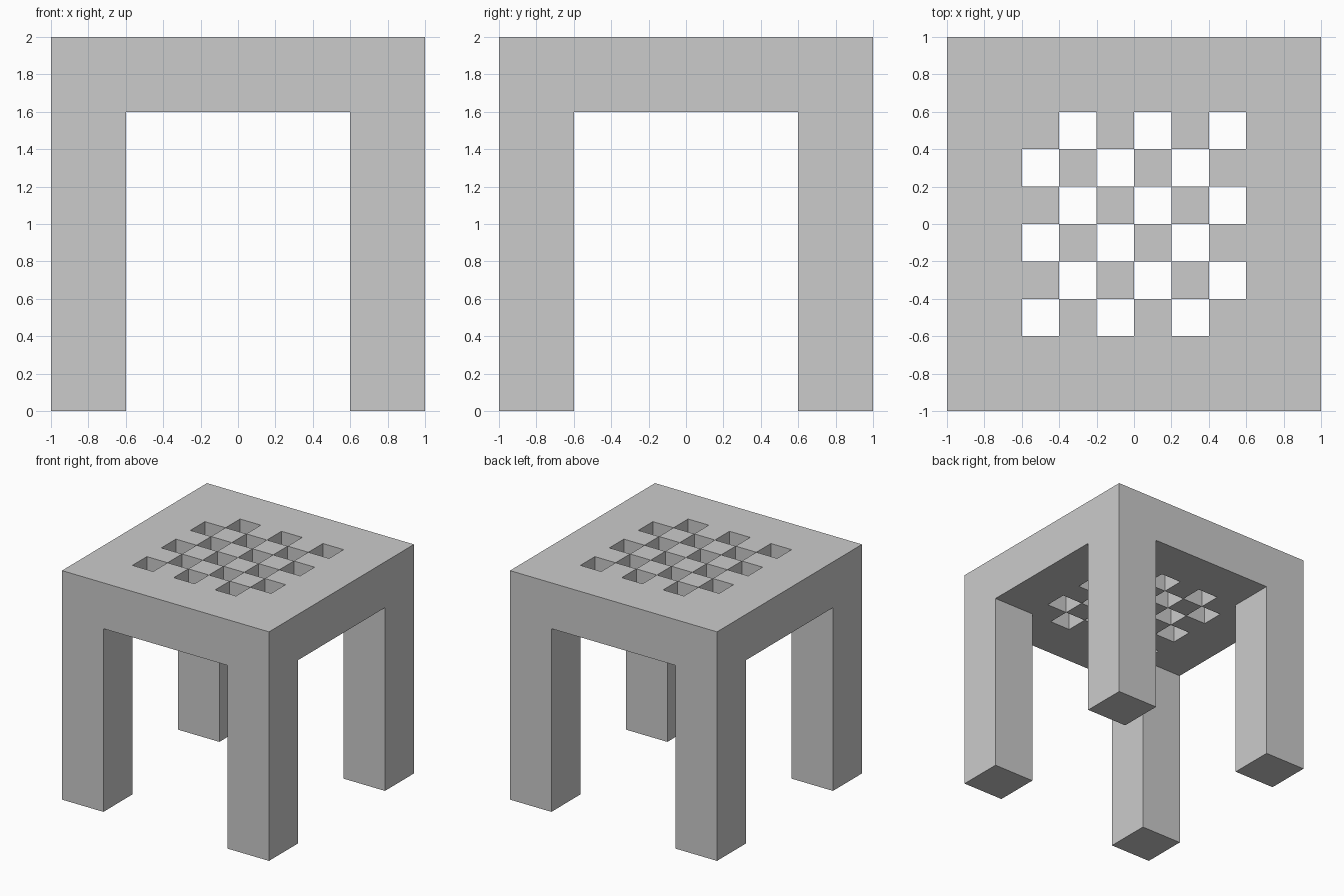
import bpy
import bmesh
from mathutils import Vector

if "Cube" in bpy.data.objects:
    bpy.data.objects.remove(bpy.data.objects["Cube"])

# Grid lines: wide border strips around a 6 x 6 field of 0.2 squares
XY = [-1.0] + [round(-0.6 + 0.2 * i, 2) for i in range(7)] + [1.0]
Z = [0.0, 1.6, 2.0]
LINES = (XY, XY, Z)
N = len(XY) - 1


def solid(i, j, k):
    if not (0 <= i < N and 0 <= j < N and 0 <= k < 2):
        return False
    if k == 0:                                   # legs under the four corners
        return i in (0, N - 1) and j in (0, N - 1)
    inner = 0 < i < N - 1 and 0 < j < N - 1      # seat with checkerboard holes
    return not (inner and (i + j) % 2 == 0)


bm = bmesh.new()
verts = {}


def vert(idx):
    if idx not in verts:
        verts[idx] = bm.verts.new([LINES[a][idx[a]] for a in range(3)])
    return verts[idx]


# Outer skin: one quad wherever a solid cell meets empty space
for i in range(N):
    for j in range(N):
        for k in range(2):
            if not solid(i, j, k):
                continue
            for axis in range(3):
                for side in (0, 1):
                    near = [i, j, k]
                    near[axis] += 2 * side - 1
                    if solid(*near):
                        continue
                    u, v = (axis + 1) % 3, (axis + 2) % 3
                    quad = []
                    for du, dv in ((0, 0), (1, 0), (1, 1), (0, 1)):
                        c = [i, j, k]
                        c[axis] += side
                        c[u] += du
                        c[v] += dv
                        quad.append(vert(tuple(c)))
                    bm.faces.new(quad if side else quad[::-1])

mesh = bpy.data.meshes.new("stool")
bm.to_mesh(mesh)
bm.free()
stool = bpy.data.objects.new("stool", mesh)
bpy.context.collection.objects.link(stool)
